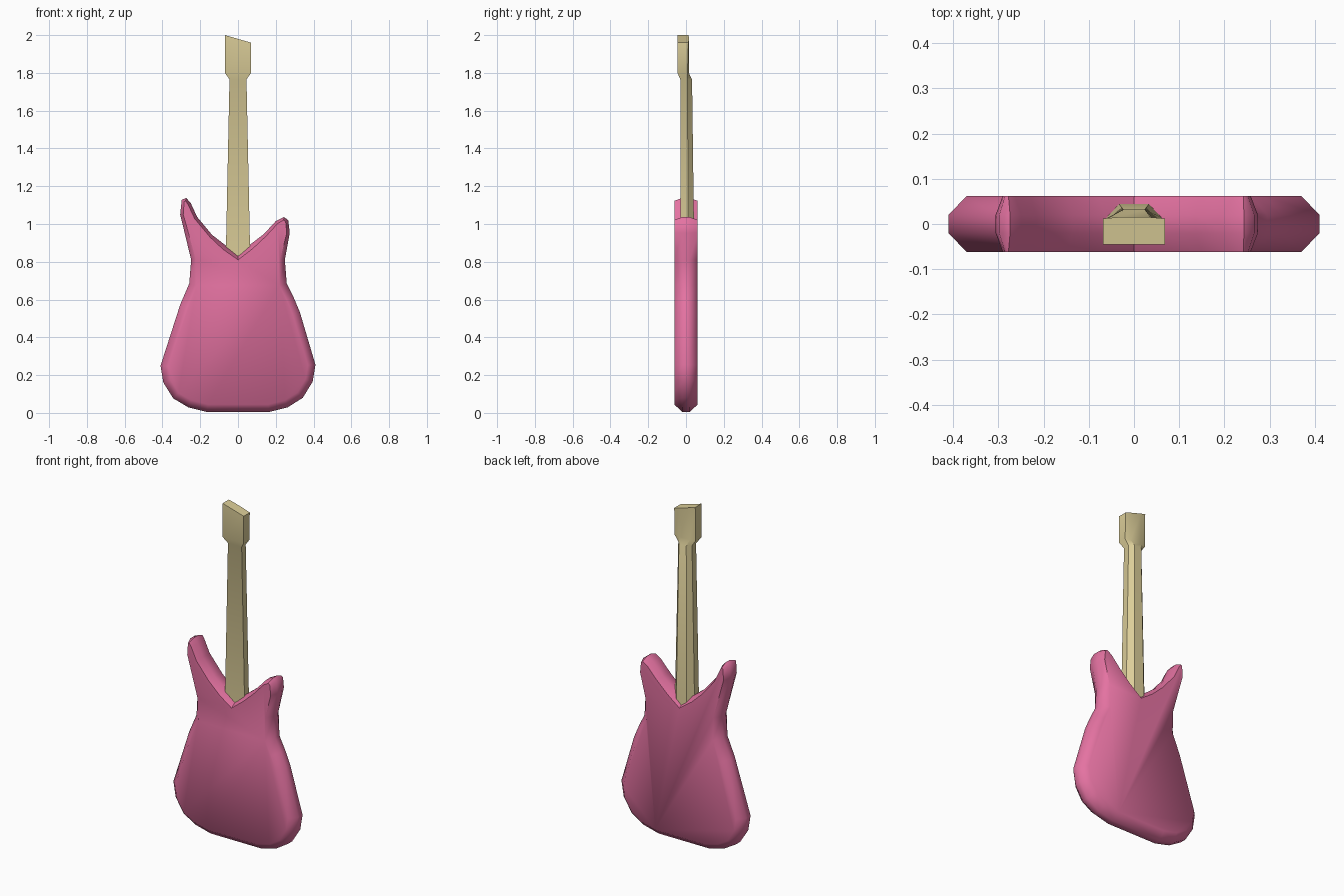
import bpy, math
from mathutils import Vector

if "Cube" in bpy.data.objects:
    bpy.data.objects.remove(bpy.data.objects["Cube"])


def material(name, color):
    m = bpy.data.materials.new(name)
    m.diffuse_color = (*color, 1)
    m.use_nodes = True
    m.node_tree.nodes["Principled BSDF"].inputs["Base Color"].default_value = m.diffuse_color
    return m


def loft(name, rings, mat, angle):
    """Skin a stack of equal-length closed rings and cap both ends."""
    n = len(rings[0])
    verts = [p for r in rings for p in r]
    faces = [list(range(n))[::-1], [(len(rings) - 1) * n + i for i in range(n)]]
    for k in range(len(rings) - 1):
        for i in range(n):
            j = (i + 1) % n
            faces.append([k * n + i, k * n + j, (k + 1) * n + j, (k + 1) * n + i])
    me = bpy.data.meshes.new(name)
    me.from_pydata(verts, [], faces)
    me.materials.append(mat)
    ob = bpy.data.objects.new(name, me)
    bpy.context.collection.objects.link(ob)
    bpy.ops.object.select_all(action='DESELECT')
    ob.select_set(True)
    bpy.context.view_layer.objects.active = ob
    bpy.ops.object.mode_set(mode='EDIT')
    bpy.ops.mesh.select_all(action='SELECT')
    bpy.ops.mesh.normals_make_consistent(inside=False)
    bpy.ops.object.mode_set(mode='OBJECT')
    bpy.ops.object.shade_smooth_by_angle(angle=math.radians(angle))
    return ob


pink = material("pink", (0.78, 0.17, 0.36))
tan = material("tan", (0.72, 0.62, 0.32))

# Body outline (x, z), counter-clockwise seen from the front
outline = [Vector(p) for p in [
    (-0.164, 0.005), (0.164, 0.005), (0.264, 0.03), (0.343, 0.08), (0.395, 0.165),
    (0.41, 0.255), (0.327, 0.535), (0.295, 0.61), (0.258, 0.685), (0.248, 0.81),
    (0.274, 0.953), (0.266, 1.02), (0.243, 1.037), (0.2, 1.015), (0.137, 0.947),
    (0.063, 0.89), (0, 0.835), (-0.063, 0.885), (-0.137, 0.942), (-0.216, 1.037),
    (-0.25, 1.11), (-0.274, 1.138), (-0.298, 1.128), (-0.306, 1.05), (-0.248, 0.81),
    (-0.258, 0.685), (-0.306, 0.573), (-0.41, 0.25), (-0.395, 0.16), (-0.343, 0.077),
    (-0.264, 0.03)]]


def inset(pts):
    """Move each point inward, less on the slim horns."""
    out = []
    for i, p in enumerate(pts):
        a = (p - pts[i - 1]).normalized()
        b = (pts[(i + 1) % len(pts)] - p).normalized()
        t = (a + b).normalized()
        d = 0.04 if p.y < 0.7 else 0.025 if p.y < 0.9 else 0.016
        out.append(p + Vector((-t.y, t.x)) * d)
    return out


inner = inset(outline)
loft("body", [[(p.x, y, p.y) for p in ring] for y, ring in
              ((-0.062, inner), (-0.02, outline), (0.02, outline), (0.062, inner))], pink, 60)

# Neck and headstock: (z, half width, front y, side y, back y, half back width)
sections = [(0.76, 0.066, -0.03, 0.012, 0.045, 0.034),
            (1.765, 0.045, -0.03, 0.008, 0.032, 0.024),
            (1.8, 0.069, -0.045, 0.008, 0.015, 0.036),
            (1.98, 0.069, -0.045, 0.012, 0.015, 0.036)]
rings = []
for z, w, yf, ym, yb, bw in sections:
    ring = [(-w, yf), (w, yf), (w, ym), (bw, yb), (-bw, yb), (-w, ym)]
    slope = 0.29 if z > 1.9 else 0      # slanted headstock tip
    rings.append([(x, y, z - slope * x) for x, y in ring])
loft("neck_and_headstock", rings, tan, 40)
